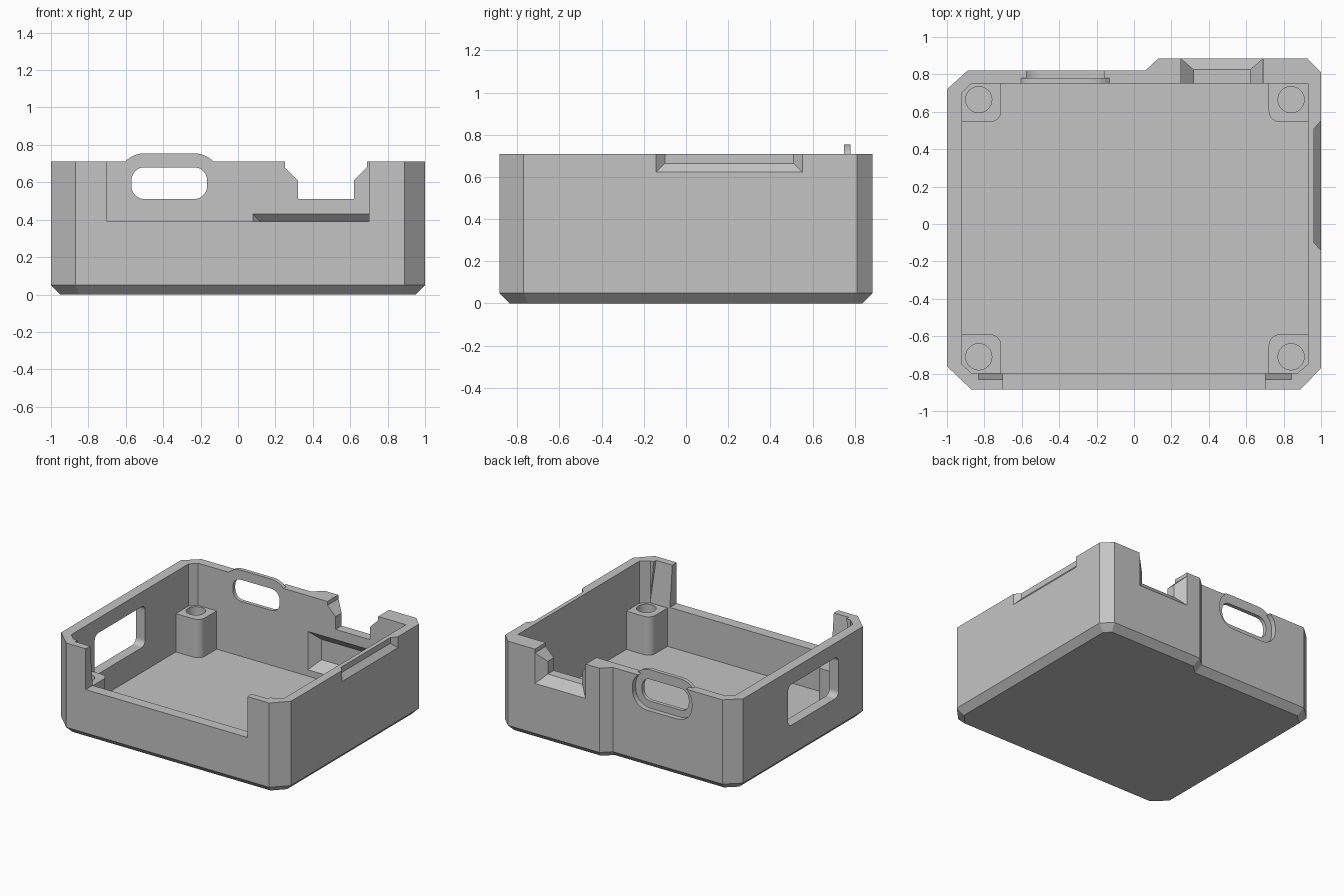
import bpy
import bmesh
from math import pi, cos, sin, radians
from mathutils import Vector

if "Cube" in bpy.data.objects:
    bpy.data.objects.remove(bpy.data.objects["Cube"])

grey = bpy.data.materials.new("plain_grey")
grey.use_nodes = True
grey.diffuse_color = (0.55, 0.55, 0.55, 1)
grey.node_tree.nodes["Principled BSDF"].inputs["Base Color"].default_value = (0.55, 0.55, 0.55, 1)

TOP, FLOOR, CHAMFER = 0.71, 0.08, 0.05
FRONT_IN, BACK_IN, BACK_OUT = -0.80, 0.75, 0.885


def loft(name, rings):
    """Closed solid through rings that have the same number of points."""
    bm = bmesh.new()
    loops = [[bm.verts.new(p) for p in ring] for ring in rings]
    n = len(loops[0])
    for a, b in zip(loops, loops[1:]):
        for i in range(n):
            j = (i + 1) % n
            bm.faces.new((a[i], a[j], b[j], b[i]))
    bm.faces.new(loops[0])
    bm.faces.new(loops[-1])
    bmesh.ops.recalc_face_normals(bm, faces=bm.faces)
    mesh = bpy.data.meshes.new(name)
    bm.to_mesh(mesh)
    bm.free()
    mesh.materials.append(grey)
    obj = bpy.data.objects.new(name, mesh)
    bpy.context.collection.objects.link(obj)
    return obj


def place(pts, axis, level):
    """Put 2D points on a plane across the given axis."""
    put = {"x": lambda a, b: (level, a, b), "y": lambda a, b: (a, level, b),
           "z": lambda a, b: (a, b, level)}[axis]
    return [put(*p) for p in pts]


def prism(name, pts, axis, lo, hi):
    return loft(name, [place(pts, axis, lo), place(pts, axis, hi)])


def frustum(name, axis, lo, lo_pts, hi, hi_pts):
    return loft(name, [place(lo_pts, axis, lo), place(hi_pts, axis, hi)])


def rect(a0, a1, b0, b1):
    return [(a0, b0), (a1, b0), (a1, b1), (a0, b1)]


def rounded(a0, a1, b0, b1, r, steps=8):
    pts = []
    centres = [(a1 - r, b1 - r), (a0 + r, b1 - r), (a0 + r, b0 + r), (a1 - r, b0 + r)]
    for k, (a, b) in enumerate(centres):
        for i in range(steps + 1):
            t = (k + i / steps) * pi / 2
            pts.append((a + r * cos(t), b + r * sin(t)))
    return pts


def inset(pts, d):
    """Mitred inward offset of a counter-clockwise outline."""
    out = []
    for i, p in enumerate(pts):
        p = Vector(p)
        e1 = (p - Vector(pts[i - 1])).normalized()
        e2 = (Vector(pts[(i + 1) % len(pts)]) - p).normalized()
        n1, n2 = Vector((-e1.y, e1.x)), Vector((-e2.y, e2.x))
        out.append(tuple(p + (n1 + n2) * d / (1 + n1.dot(n2))))
    return out


def combine(obj, tool, operation="DIFFERENCE"):
    tool.hide_render = True
    mod = obj.modifiers.new("cut", "BOOLEAN")
    mod.operation, mod.object, mod.solver = operation, tool, "EXACT"
    bpy.context.view_layer.objects.active = obj
    bpy.ops.object.modifier_apply(modifier=mod.name)
    bpy.data.objects.remove(tool)


# Outer tray with chamfered base
outline = [(-1, -0.76), (-0.87, -0.885), (0.89, -0.885), (1, -0.77), (1, 0.81),
           (0.925, BACK_OUT), (0.13, BACK_OUT), (0.06, 0.82), (-0.89, 0.82), (-1, 0.72)]
shell = loft("tray_shell", [place(inset(outline, CHAMFER), "z", 0),
                            place(outline, "z", CHAMFER), place(outline, "z", TOP)])

# Inner cavity
cavity = [(-0.92, -0.75), (-0.865, FRONT_IN), (0.87, FRONT_IN), (0.93, -0.75),
          (0.93, BACK_IN), (-0.87, BACK_IN), (-0.92, 0.70)]
combine(shell, prism("cavity_cutter", cavity, "z", FLOOR, 1))

# Drafted inner faces of the front corner posts
combine(shell, frustum("draft_cutter", "z", 0.39, rect(-0.865, 0.87, FRONT_IN, -0.5),
                       TOP + 0.01, rect(-0.83, 0.84, -0.831, -0.5)))

# Wide front opening
combine(shell, prism("front_cutter", rect(-0.70, 0.70, 0.39, 1), "y", -1, -0.6))

# Raised collar, recess and slot at the back
def slot(d):
    return rounded(-0.57 - d, -0.165 + d, 0.51 - d, 0.68 + d, 0.07 + d)

combine(shell, prism("collar", slot(0.075), "y", BACK_IN, 0.78), "UNION")
combine(shell, prism("recess_cutter", slot(0.055), "y", 0.78, 0.95))
combine(shell, prism("slot_cutter", slot(0), "y", 0.6, 0.95))

# Back port: stepped notch with a flared mouth
notch = [(0.25, 1), (0.25, 0.68), (0.32, 0.61), (0.32, 0.51),
         (0.62, 0.51), (0.62, 0.61), (0.69, 0.68), (0.69, 1)]
combine(shell, prism("port_cutter", notch, "y", 0.6, 1))
combine(shell, frustum("flare_cutter", "y", 0.825, rect(0.32, 0.62, 0.51, 0.61),
                       BACK_OUT + 0.01, rect(0.24, 0.70, 0.43, 0.69)))

# Bevelled pocket on the inside of the back wall
combine(shell, frustum("pocket_cutter", "y", BACK_IN - 0.01, rect(0.07, 0.87, 0.12, 0.44),
                       0.82, rect(0.15, 0.79, 0.20, 0.36)))

# Window in the right-hand wall
combine(shell, prism("window_cutter", rounded(-0.46, 0.165, 0.275, 0.595, 0.045), "x", -1.2, -0.8))

# Bevelled finger notch on the left-hand wall
combine(shell, frustum("finger_cutter", "x", 0.963, rect(-0.10, 0.51, 0.665, 0.9),
                       1.01, rect(-0.153, 0.563, 0.612, 0.9)))

# Four screw posts with one rounded corner each
for side, sx, wall_x, hole_x in (("right", -1, -0.93, -0.83), ("left", 1, 0.94, 0.84)):
    for end, sy, wall_y, hole_y in (("front", -1, -0.81, -0.71), ("back", 1, 0.76, 0.665)):
        in_x, in_y, r = hole_x - sx * 0.12, hole_y - sy * 0.12, 0.06
        arc = [(in_x + sx * r * (1 - cos(i * pi / 16)), in_y + sy * r * (1 - sin(i * pi / 16)))
               for i in range(9)]
        pts = [(wall_x, wall_y), (in_x, wall_y)] + arc + [(wall_x, in_y)]
        post = prism(end + "_" + side + "_screw_post", pts, "z", FLOOR - 0.01, 0.38)
        hole = [(hole_x + 0.07 * cos(i * pi / 16), hole_y + 0.07 * sin(i * pi / 16))
                for i in range(32)]
        combine(post, prism("hole_cutter", hole, "z", FLOOR + 0.02, 0.5))
        bpy.ops.object.select_all(action="DESELECT")
        post.select_set(True)
        bpy.context.view_layer.objects.active = post
        bpy.ops.object.shade_smooth_by_angle(angle=radians(30))
